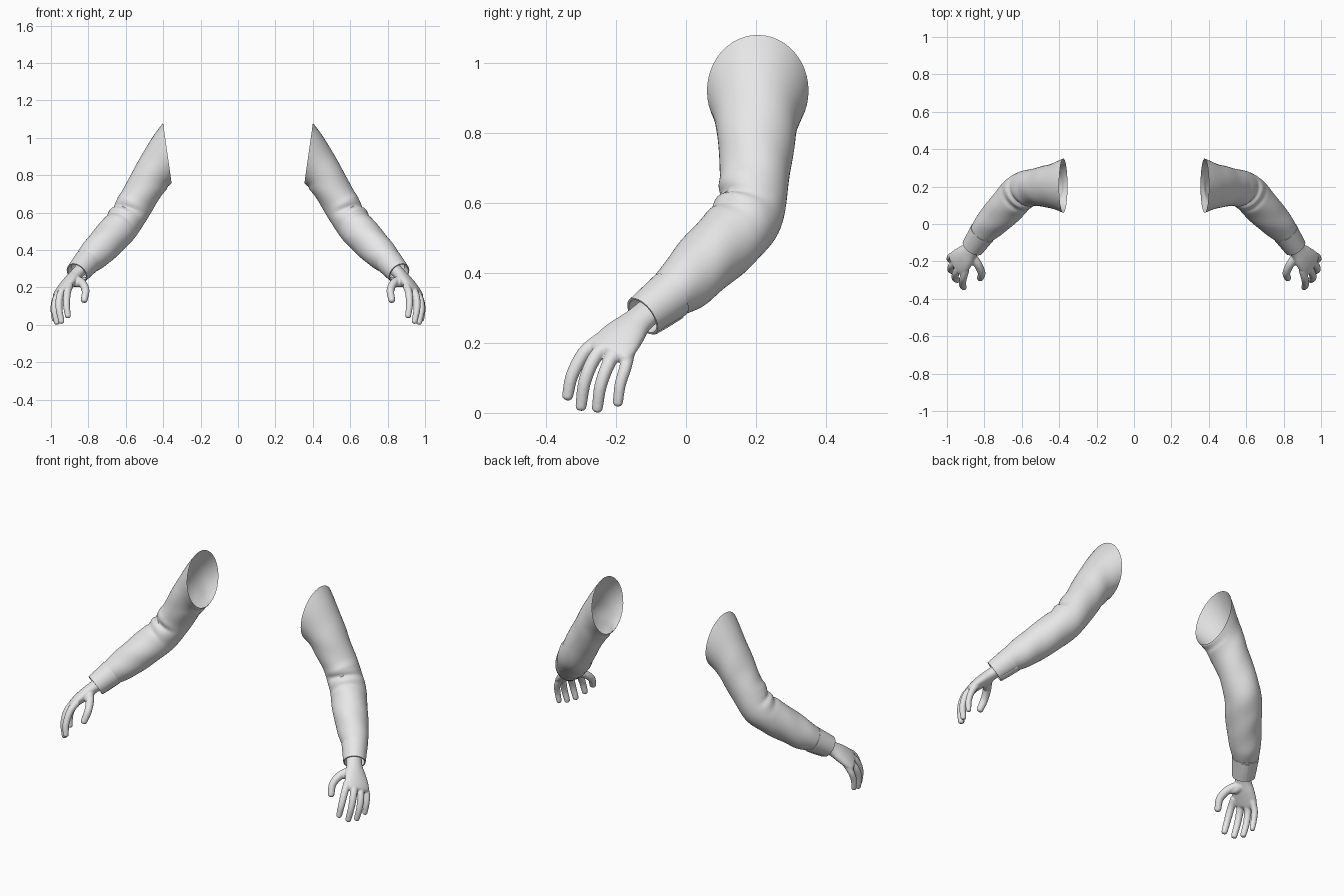
import bpy, bmesh, math
from mathutils import Vector

if "Cube" in bpy.data.objects:
    bpy.data.objects.remove(bpy.data.objects["Cube"])

grey = bpy.data.materials.new("light grey")
grey.use_nodes = True
grey.diffuse_color = (0.8, 0.8, 0.8, 1)
grey.node_tree.nodes["Principled BSDF"].inputs["Base Color"].default_value = (0.8, 0.8, 0.8, 1)


def spline(keys, t):
    """Catmull-Rom blend of equal-length number tuples."""
    i = min(int(t), len(keys) - 2)
    f = t - i
    p0, p1, p2, p3 = (keys[max(0, min(len(keys) - 1, j))] for j in range(i - 1, i + 3))
    return [0.5 * (2 * b + (c - a) * f + (2 * a - 5 * b + 4 * c - d) * f * f
                   + (3 * b - a - 3 * c + d) * f ** 3)
            for a, b, c, d in zip(p0, p1, p2, p3)]


def loft(bm, keys, steps, sides, side_axis=(0, 1, 0), shape=None, caps=False):
    """Tube through keys of (centre, normal, radius along side axis, other radius)."""
    flat = [(*c, *n, a, b) for c, n, a, b in keys]
    rings = []
    count = (len(keys) - 1) * steps
    for s in range(count + 1):
        t = s / steps
        x, y, z, i, j, k, a, b = spline(flat, t)
        n = Vector((i, j, k)).normalized()
        u = Vector(side_axis)
        u = (u - n * u.dot(n)).normalized()
        v = n.cross(u)
        ring = []
        for q in range(sides):
            ang = math.tau * q / sides
            r = shape(t, ang) if shape else 1
            ring.append(bm.verts.new(Vector((x, y, z)) + r * (u * a * math.cos(ang) + v * b * math.sin(ang))))
        rings.append(ring)
    for lo, hi in zip(rings, rings[1:]):
        for q in range(sides):
            p = (q + 1) % sides
            bm.faces.new((lo[q], lo[p], hi[p], hi[q]))
    if caps:
        bm.faces.new(rings[0][::-1])
        bm.faces.new(rings[-1])


def finish(name, bm, remesh=False):
    """Make a smooth object and mirror it to the other side."""
    mesh = bpy.data.meshes.new(name)
    bm.to_mesh(mesh)
    bm.free()
    mesh.materials.append(grey)
    ob = bpy.data.objects.new(name, mesh)
    bpy.context.collection.objects.link(ob)
    if remesh:
        m = ob.modifiers.new("fuse", 'REMESH')
        m.mode = 'VOXEL'
        m.voxel_size = 0.004
        m.use_smooth_shade = True
        m = ob.modifiers.new("soften", 'SMOOTH')
        m.factor = 0.5
        m.iterations = 6
    m = ob.modifiers.new("other side", 'MIRROR')
    m.use_mirror_merge = False
    bpy.ops.object.select_all(action='DESELECT')
    ob.select_set(True)
    bpy.context.view_layer.objects.active = ob
    if remesh:
        mesh.shade_smooth()
    else:
        bpy.ops.object.shade_smooth_by_angle(angle=math.radians(50))


def bump(x, width):
    return math.exp(-(x / width) ** 2)


def cloth(t, ang):
    """Folds at the inner elbow, soft drapes and a puff above the cuff."""
    inner = max(0, math.cos(ang - 2.3))
    under = max(0, math.cos(ang + 1.2))
    r = 1 - 0.13 * inner * bump(t - 3.55 - 0.25 * math.sin(ang), 0.16)
    r += 0.06 * inner * bump(t - 4.0, 0.25) + 0.04 * inner * bump(t - 3.2, 0.2)
    r -= 0.04 * inner * bump(t - 4.5, 0.18)
    r += 0.05 * under * bump(t - 7.2, 0.5)
    r += 0.012 * math.sin(3 * ang + 4 * t) * min(1, t / 2)
    return r


# Sleeve, from the slanted shoulder opening to the cuff
fore = (0.53, -0.62, -0.58)
sleeve = [((0.378, 0.205, 0.92), (0.99, 0, -0.14), 0.145, 0.161),
          ((0.435, 0.203, 0.84), (0.85, 0, -0.5), 0.120, 0.118),
          ((0.485, 0.200, 0.755), (0.52, 0, -0.86), 0.108, 0.100),
          ((0.545, 0.195, 0.655), (0.52, -0.08, -0.85), 0.098, 0.096),
          ((0.602, 0.175, 0.560), (0.55, -0.4, -0.73), 0.100, 0.096),
          ((0.652, 0.125, 0.498), fore, 0.100, 0.096),
          ((0.710, 0.060, 0.435), fore, 0.094, 0.092),
          ((0.770, 0.000, 0.375), fore, 0.083, 0.082),
          ((0.822, -0.058, 0.326), fore, 0.064, 0.064)]
bm = bmesh.new()
loft(bm, sleeve, 10, 48, shape=cloth)
finish("sleeve", bm)

# Cuff with a turned-in hem
start, end = Vector((0.808, -0.044, 0.337)), Vector((0.862, -0.124, 0.276))
axis = (end - start).normalized()
bm = bmesh.new()
for f0, f1, r0, r1 in ((0, 0, 0.064, 0.072), (0, 1, 0.072, 0.061),
                       (1, 1, 0.061, 0.055), (1, 0.6, 0.055, 0.055)):
    loft(bm, [(start.lerp(end, f), axis, r, r) for f, r in ((f0, r0), (f1, r1))], 3, 48)
bmesh.ops.remove_doubles(bm, verts=bm.verts, dist=0.0001)
finish("cuff", bm)

# Button placket on the underside of the forearm
bm = bmesh.new()
side = Vector((0, 1, 0))
side = (side - axis * side.dot(axis)).normalized()
out = (side * 0.6 - axis.cross(side) * 0.8).normalized()
loft(bm, [(start.lerp(end, f) + out * r, axis, 0.02, 0.005)
          for f, r in ((0.05, 0.070), (0.5, 0.066), (0.95, 0.060))], 4, 16,
     side_axis=axis.cross(out), caps=True)
finish("cuff_placket", bm)

# Hand: palm, four fingers and a thumb fused together
across = Vector((0.5, 0.8, -0.31)).normalized()
reach = (0.085, -0.09, -0.095)
bm = bmesh.new()
palm = [((0.835, -0.090, 0.302), reach, 0.044, 0.034),
        ((0.872, -0.138, 0.262), reach, 0.046, 0.033),
        ((0.902, -0.172, 0.229), reach, 0.062, 0.033),
        ((0.930, -0.200, 0.198), reach, 0.071, 0.029),
        ((0.952, -0.220, 0.172), reach, 0.068, 0.022),
        ((0.958, -0.226, 0.164), reach, 0.050, 0.010)]
loft(bm, palm, 6, 32, side_axis=across, caps=True)


def digit(points, radius):
    pts = [Vector(p) for p in points]
    tip = (pts[-1] - pts[-2]).normalized()
    pts[-1:] = [pts[-1] - tip * radius * 0.9, pts[-1] - tip * radius * 0.25, pts[-1]]
    sizes = [1.1, 1.08, 1.0, 0.88, 0.7, 0.25]
    keys = []
    for i, p in enumerate(pts):
        n = pts[min(i + 1, len(pts) - 1)] - pts[max(i - 1, 0)]
        keys.append((p, n.normalized(), radius * sizes[i], radius * sizes[i]))
    loft(bm, keys, 6, 16, side_axis=across, caps=True)


digit([(0.900, -0.245, 0.210), (0.913, -0.290, 0.172), (0.917, -0.325, 0.108), (0.908, -0.341, 0.036)], 0.0185)
digit([(0.930, -0.222, 0.200), (0.952, -0.262, 0.155), (0.957, -0.289, 0.090), (0.942, -0.302, 0.006)], 0.0185)
digit([(0.945, -0.195, 0.185), (0.973, -0.222, 0.138), (0.980, -0.244, 0.077), (0.966, -0.255, 0.001)], 0.0180)
digit([(0.952, -0.162, 0.178), (0.979, -0.173, 0.130), (0.986, -0.188, 0.080), (0.980, -0.196, 0.018)], 0.0165)
digit([(0.872, -0.165, 0.245), (0.835, -0.215, 0.225), (0.815, -0.262, 0.185), (0.824, -0.296, 0.120)], 0.0210)

# Fleshy web at the thumb's base
web = [((0.878, -0.160, 0.240), (-0.4, -0.8, -0.3), 0.030, 0.030),
       ((0.862, -0.195, 0.226), (-0.4, -0.8, -0.3), 0.026, 0.024),
       ((0.846, -0.216, 0.218), (-0.4, -0.8, -0.3), 0.016, 0.016)]
loft(bm, web, 4, 16, side_axis=across, caps=True)
finish("hand", bm, remesh=True)
